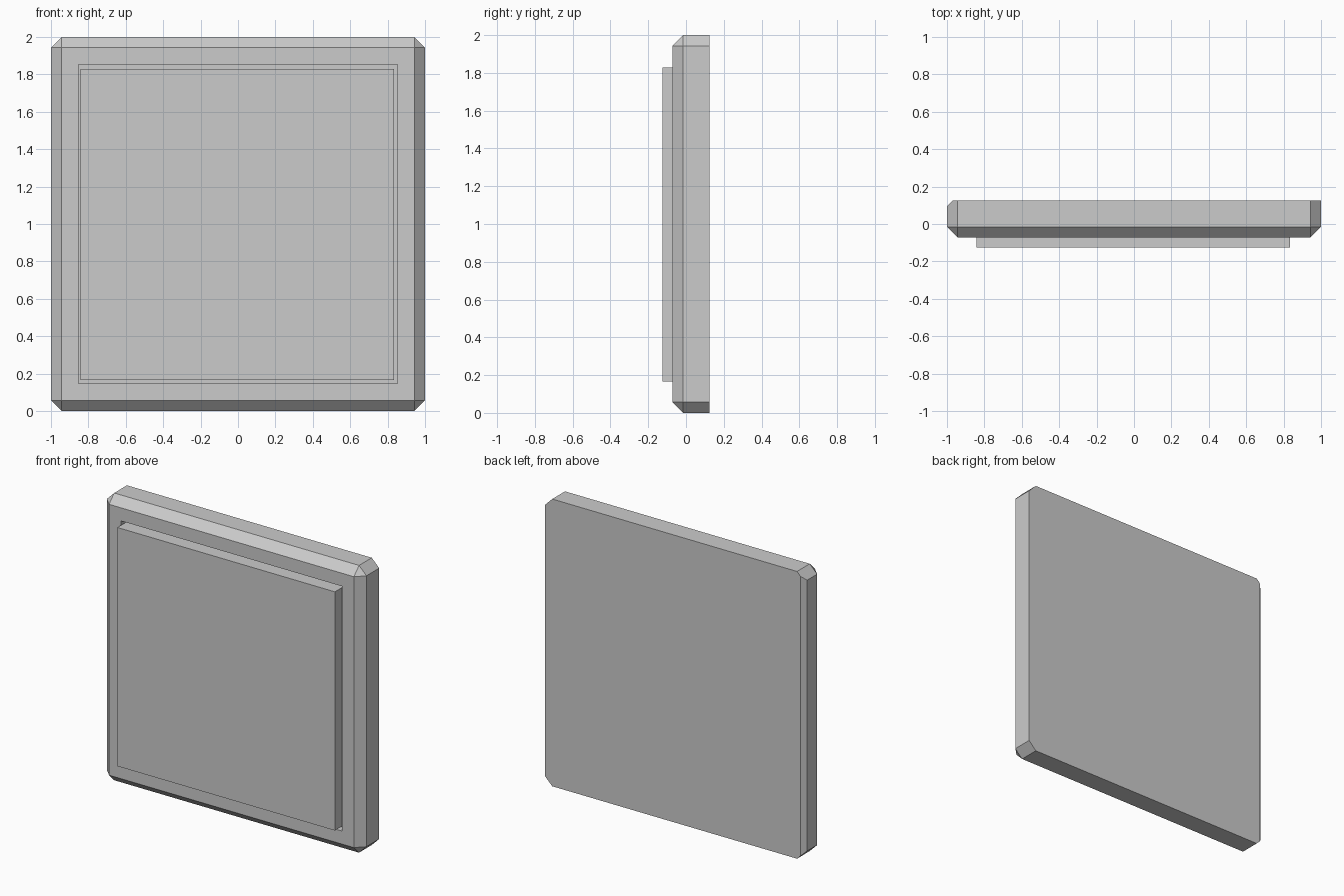
import bpy, bmesh
from mathutils import Matrix, Vector

if "Cube" in bpy.data.objects:
    bpy.data.objects.remove(bpy.data.objects["Cube"])


def box(lo, hi):
    """Return a bmesh box between two corners."""
    lo, hi = Vector(lo), Vector(hi)
    bm = bmesh.new()
    bmesh.ops.create_cube(bm, size=1.0)
    bmesh.ops.transform(
        bm, verts=bm.verts,
        matrix=Matrix.Translation((lo + hi) / 2) @ Matrix.Diagonal((*(hi - lo), 1)))
    return bm


def finish(bm, name):
    bmesh.ops.recalc_face_normals(bm, faces=bm.faces)
    mesh = bpy.data.meshes.new(name)
    bm.to_mesh(mesh)
    bm.free()
    obj = bpy.data.objects.new(name, mesh)
    bpy.context.collection.objects.link(obj)
    return obj


FRONT, BACK = -0.072, 0.125

# Backing plate: every edge chamfered except those around the back
bm = box((-1, FRONT, 0), (1, BACK, 2))
edges = [e for e in bm.edges if any(v.co.y < 0 for v in e.verts)]
bmesh.ops.bevel(bm, geom=edges, offset=0.057, segments=1,
                affect='EDGES', clamp_overlap=True)

# Small extra chamfer along the back left edge
cut = bmesh.ops.bisect_plane(
    bm, geom=bm.verts[:] + bm.edges[:] + bm.faces[:],
    plane_co=(-1, BACK - 0.03, 1), plane_no=(-1, 1, 0), clear_outer=True)
rim = [g for g in cut['geom_cut'] if isinstance(g, bmesh.types.BMEdge)]
bmesh.ops.contextual_create(bm, geom=rim)

# Shallow recess in the front face that holds the panel
bm.normal_update()
front = min(bm.faces, key=lambda f: f.calc_center_median().y)
bmesh.ops.inset_region(bm, faces=[front], thickness=0.091, use_even_offset=True)
front = min((f for f in bm.faces if len(f.verts) == 4),
            key=lambda f: (round(f.calc_center_median().y, 4), -f.calc_area()))
floor = bmesh.ops.extrude_face_region(bm, geom=[front])
bmesh.ops.delete(bm, geom=[front], context='FACES')
bmesh.ops.translate(
    bm, vec=(0, 0.05, 0),
    verts=[g for g in floor['geom'] if isinstance(g, bmesh.types.BMVert)])
finish(bm, "backing_plate")

# Raised square panel sitting in the recess
finish(box((-0.842, -0.125, 0.167), (0.834, FRONT + 0.05, 1.829)), "front_panel")
